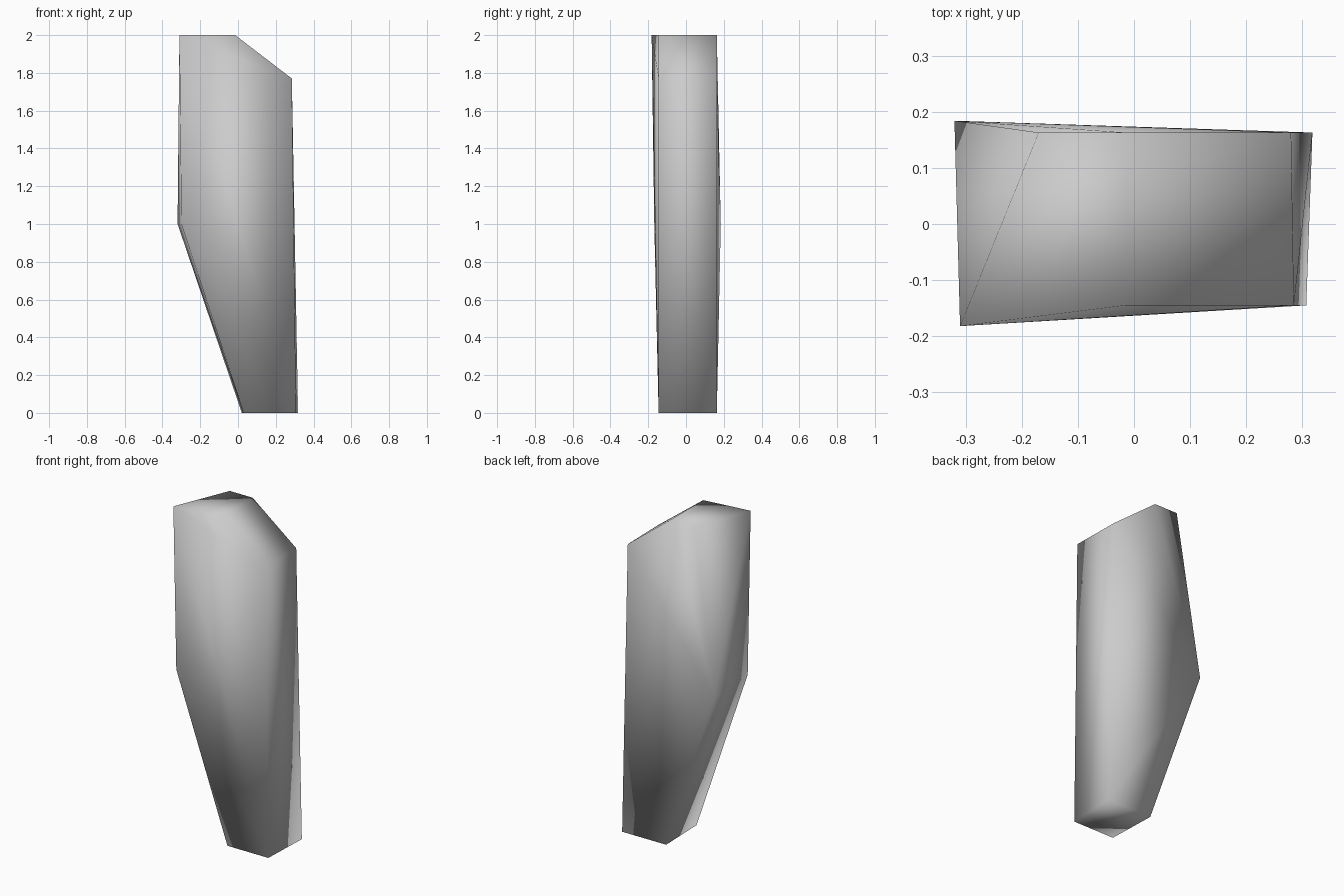
import bpy, bmesh

if "Cube" in bpy.data.objects:
    bpy.data.objects.remove(bpy.data.objects["Cube"])

# Six-sided slanted outline, once for the front rim and once for the back rim
front_rim = [(-0.31, -0.182, 2.0), (-0.015, -0.145, 2.0), (0.285, -0.145, 1.77),
             (0.307, -0.145, 0.0), (0.03, -0.145, 0.0), (-0.30, -0.168, 1.0)]
back_rim = [(-0.17, 0.163, 2.0), (-0.015, 0.163, 2.0), (0.28, 0.163, 1.77),
            (0.318, 0.163, 0.0), (0.02, 0.163, 0.0), (-0.32, 0.184, 1.0)]

# Faceted solid: the tight skin around both rims
bm = bmesh.new()
for co in front_rim + back_rim:
    bm.verts.new(co)
bmesh.ops.convex_hull(bm, input=bm.verts[:])
bmesh.ops.recalc_face_normals(bm, faces=bm.faces[:])

# The surface is shaded smooth across every edge
for f in bm.faces:
    f.smooth = True

mesh = bpy.data.meshes.new("slanted_block")
bm.to_mesh(mesh)
bm.free()
block = bpy.data.objects.new("slanted_block", mesh)
bpy.context.collection.objects.link(block)
